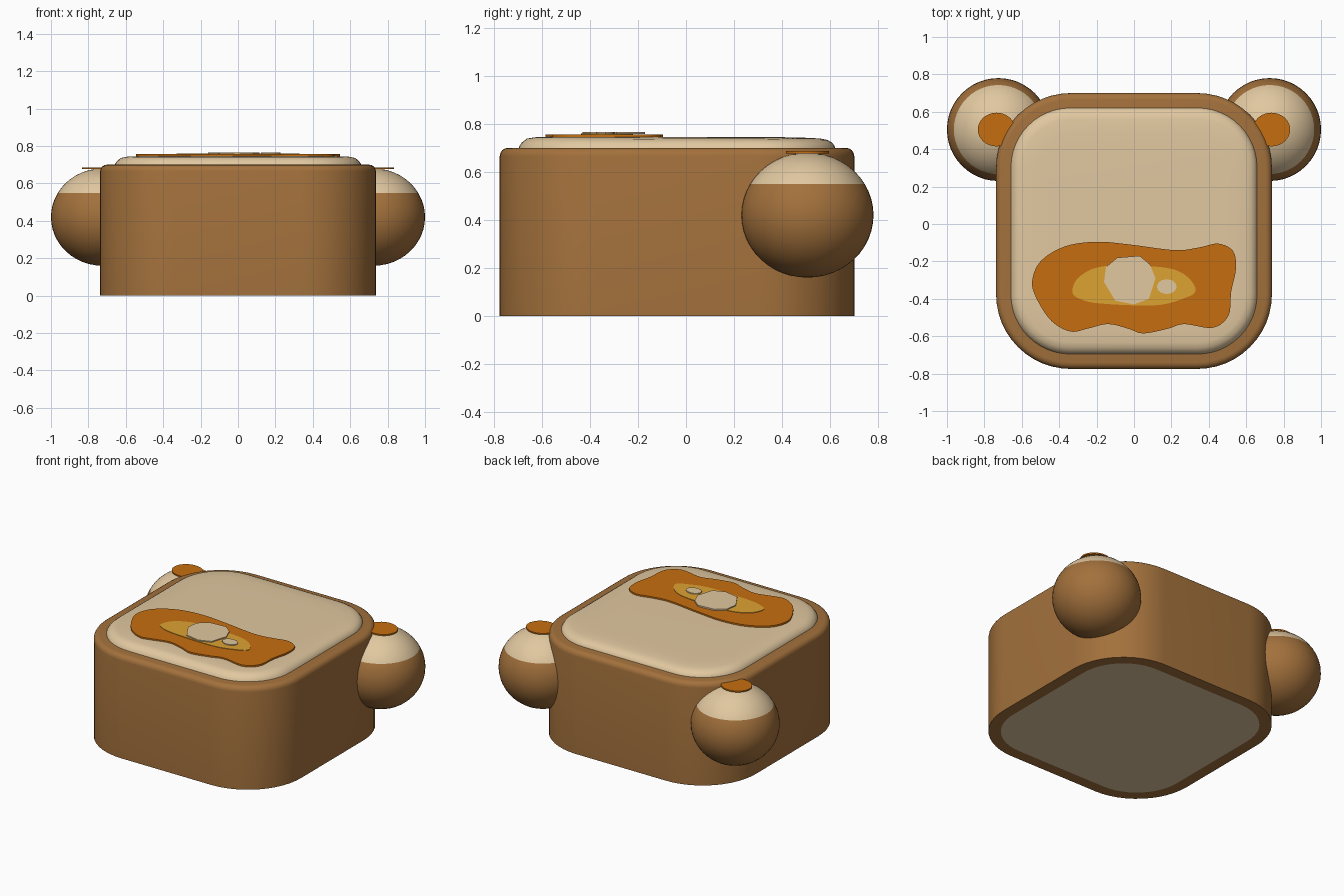
import bpy, bmesh, math
from mathutils import Vector

if "Cube" in bpy.data.objects:
    bpy.data.objects.remove(bpy.data.objects["Cube"])


def mat(name, r, g, b):
    m = bpy.data.materials.new(name)
    lin = [((c / 255 + 0.055) / 1.055) ** 2.4 for c in (r, g, b)]
    m.diffuse_color = (*lin, 1)
    m.use_nodes = True
    m.node_tree.nodes["Principled BSDF"].inputs["Base Color"].default_value = m.diffuse_color
    return m


CRUST = mat("crust brown", 163, 113, 60)
CRUMB = mat("crumb beige", 225, 200, 160)
SYRUP = mat("syrup orange", 198, 110, 16)
GLAZE = mat("melted yellow", 222, 162, 50)
CY = -0.0375  # centre of the loaf in y


def finish(name, bm, mats, angle=35):
    bmesh.ops.recalc_face_normals(bm, faces=bm.faces)
    me = bpy.data.meshes.new(name)
    bm.to_mesh(me)
    bm.free()
    for m in mats:
        me.materials.append(m)
    for p in me.polygons:
        p.use_smooth = True
    me.set_sharp_from_angle(angle=math.radians(angle))
    ob = bpy.data.objects.new(name, me)
    bpy.context.collection.objects.link(ob)
    return ob


def rounded_square(half, radius, z, steps=12):
    pts = []
    for q in range(4):
        mid = math.pi / 4 + q * math.pi / 2
        cx = math.copysign(half - radius, math.cos(mid))
        cy = math.copysign(half - radius, math.sin(mid))
        for i in range(steps + 1):
            a = q * math.pi / 2 + i / steps * math.pi / 2
            pts.append((cx + radius * math.cos(a), CY + cy + radius * math.sin(a), z))
    return pts


def loft(rings):
    """Join rings of points by quads and close both ends."""
    bm = bmesh.new()
    loops = [[bm.verts.new(p) for p in ring] for ring in rings]
    n = len(loops[0])
    for a, b in zip(loops, loops[1:]):
        for i in range(n):
            j = (i + 1) % n
            bm.faces.new((a[i], a[j], b[j], b[i]))
    bm.faces.new(loops[0][::-1])
    bm.faces.new(loops[-1])
    return bm


def smooth_loop(pts, steps=5):
    """Closed Catmull-Rom curve through 2D points."""
    out, n = [], len(pts)
    for i in range(n):
        a, b, c, d = (Vector(pts[(i + k) % n]) for k in (-1, 0, 1, 2))
        for s in range(steps):
            t = s / steps
            out.append(0.5 * (2 * b + (c - a) * t + (2 * a - 5 * b + 4 * c - d) * t * t
                              + (3 * b - a - 3 * c + d) * t ** 3))
    return out


def plate(name, pts, z0, z1, m):
    return finish(name, loft([[(x, y, z) for x, y in pts] for z in (z0, z1)]), [m])


def ellipse(cx, cy, rx, ry, n=32):
    return [(cx + rx * math.cos(i * math.tau / n), cy + ry * math.sin(i * math.tau / n))
            for i in range(n)]


# Crust: thick rounded block with a softened top rim and a beige underside panel
rings = [rounded_square(0.66, 0.32, 0), rounded_square(0.7375, 0.4, 0)]
for k in range(5):
    a = k / 4 * math.pi / 2
    inset = 0.035 * (1 - math.cos(a))
    rings.append(rounded_square(0.7375 - inset, 0.4 - inset, 0.665 + 0.035 * math.sin(a)))
bm = loft(rings)
for f in bm.faces:
    if len(f.verts) > 4 and f.calc_center_median().z < 0.01:
        f.material_index = 1
finish("crust", bm, [CRUST, CRUMB])

# Crumb: low bread dome, a touch higher toward the front
rings = [rounded_square(h, r, z) for h, r, z in (
    (0.66, 0.32, 0.69), (0.657, 0.317, 0.705), (0.645, 0.305, 0.722), (0.625, 0.285, 0.735),
    (0.595, 0.255, 0.741), (0.53, 0.22, 0.744), (0.45, 0.18, 0.7455))]
rings = [[(x, y, z - 0.004 * y * (z > 0.73)) for x, y, z in ring] for ring in rings]
finish("crumb", loft(rings), [CRUMB])

# Syrup puddle, melted patch and butter pieces
puddle = [(-.545, -.31), (-.50, -.20), (-.37, -.12), (-.20, -.095), (-.02, -.11), (.22, -.14),
          (.35, -.125), (.45, -.105), (.53, -.145), (.545, -.24), (.52, -.36), (.505, -.49),
          (.42, -.555), (.27, -.535), (.18, -.56), (.05, -.585), (-.03, -.56), (-.14, -.535),
          (-.25, -.56), (-.34, -.575), (-.44, -.52), (-.515, -.41)]
plate("syrup_puddle", smooth_loop(puddle), 0.742, 0.756, SYRUP)
patch = [(-.33, -.36), (-.29, -.28), (-.155, -.225), (.14, -.23), (.27, -.27), (.33, -.355),
         (.26, -.40), (.11, -.435), (-.18, -.425), (-.29, -.40)]
plate("melted_patch", smooth_loop(patch), 0.752, 0.759, GLAZE)
butter = [(-.16, -.31), (-.15, -.23), (-.09, -.18), (.03, -.17), (.085, -.215), (.115, -.29),
          (.08, -.40), (0, -.43), (-.10, -.41)]
plate("butter_pat", butter, 0.757, 0.766, CRUMB)
plate("butter_crumb", ellipse(0.175, -0.335, 0.053, 0.04, 12), 0.757, 0.765, CRUMB)

# Round ears with beige caps and orange discs
for side, label in ((-1, "left"), (1, "right")):
    bm = bmesh.new()
    bmesh.ops.create_uvsphere(bm, u_segments=48, v_segments=24, radius=1)
    for f in bm.faces:
        f.material_index = int(f.calc_center_median().z > 0.5)
    for v in bm.verts:
        v.co = Vector((side * 0.725 + v.co.x * 0.275, 0.505 + v.co.y * 0.275, 0.42 + v.co.z * 0.26))
    finish("ear_" + label, bm, [CRUST, CRUMB])
    plate("ear_disc_" + label, ellipse(side * 0.735, 0.505, 0.1, 0.09), 0.677, 0.686, SYRUP)
